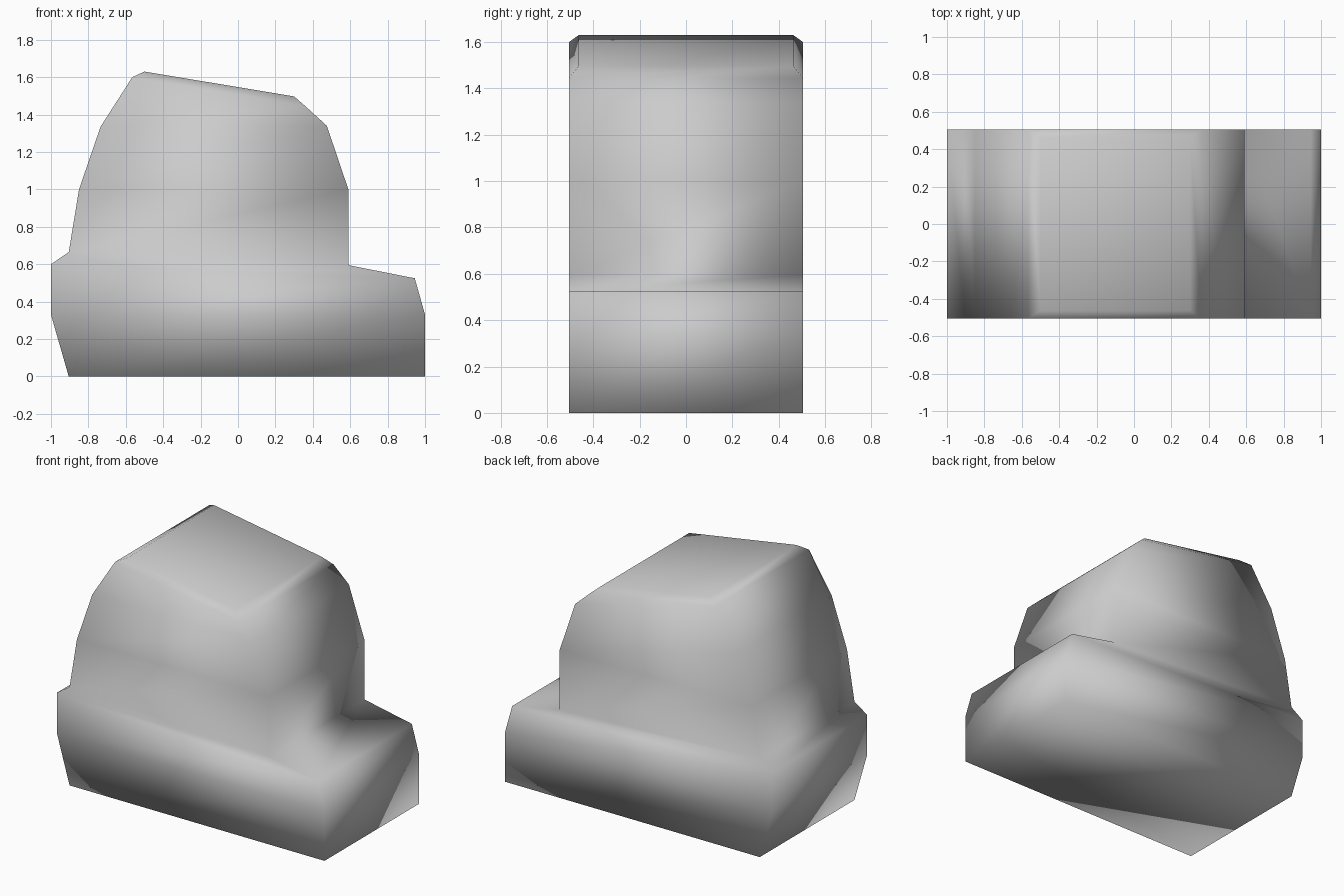
import bpy
import bmesh

cube = bpy.data.objects.get("Cube")
if cube:
    bpy.data.objects.remove(cube, do_unlink=True)

grey = bpy.data.materials.new("light_grey")
grey.use_nodes = True
colour = (0.6, 0.6, 0.6, 1)
grey.diffuse_color = colour
grey.node_tree.nodes["Principled BSDF"].inputs["Base Color"].default_value = colour

# Stacked four-cornered sections: left x, left z, right x, right z, half depth
DEPTH = 0.505
sections = [
    (-0.905, 0, 1, 0, DEPTH),            # base
    (-1, 0.33, 1, 0.33, DEPTH),
    (-1, 0.6, 0.945, 0.525, DEPTH),
    (-0.905, 0.665, 0.59, 0.595, DEPTH),  # shelf
    (-0.85, 1, 0.59, 1, DEPTH),           # upper block
    (-0.735, 1.335, 0.475, 1.34, DEPTH),
    (-0.565, 1.6, 0.36, 1.445, DEPTH),
    (-0.5, 1.63, 0.3, 1.497, 0.463),      # bevelled sloping roof
]

bm = bmesh.new()
rings = []
for xl, zl, xr, zr, d in sections:
    corners = [(xl, -d, zl), (xr, -d, zr), (xr, d, zr), (xl, d, zl)]
    rings.append([bm.verts.new(c) for c in corners])

# Bridge the sections and close both ends
for low, high in zip(rings, rings[1:]):
    for i in range(4):
        j = (i + 1) % 4
        bm.faces.new((low[i], low[j], high[j], high[i]))
bm.faces.new(rings[0][::-1])
bm.faces.new(rings[-1])
for face in bm.faces:
    face.smooth = True

mesh = bpy.data.meshes.new("stepped_body")
bm.to_mesh(mesh)
bm.free()
mesh.materials.append(grey)
body = bpy.data.objects.new("stepped_body", mesh)
bpy.context.collection.objects.link(body)
